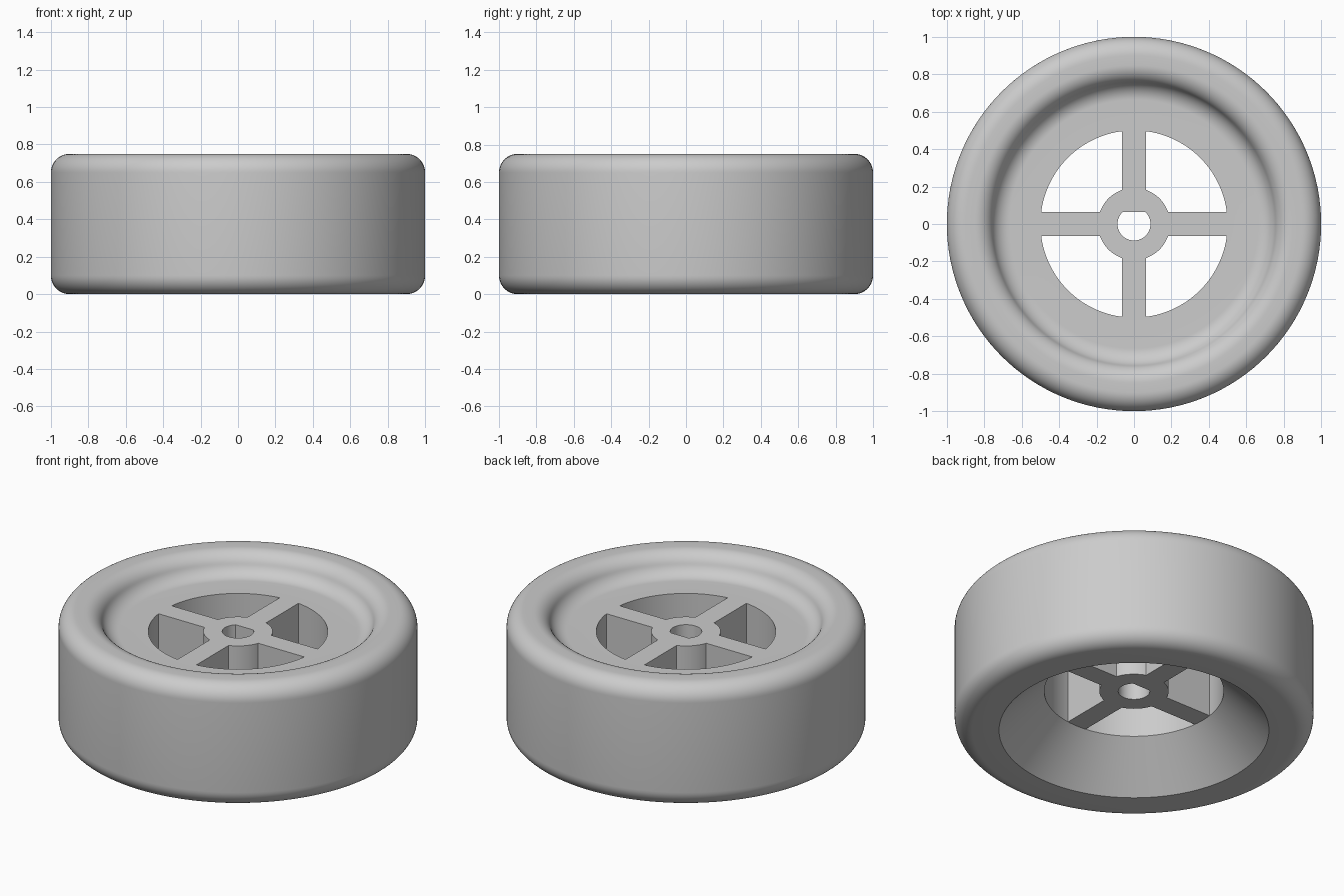
import bpy, bmesh
from math import sin, cos, pi, asin, acos, radians

cube = bpy.data.objects.get("Cube")
if cube:
    bpy.data.objects.remove(cube, do_unlink=True)

SEGMENTS = 128
HEIGHT = 0.75
WEB_BOTTOM, WEB_TOP = 0.25, 0.625      # hub and spoke heights
BORE, HUB, OPENING = 0.088, 0.193, 0.5  # radii
HALF_SPOKE = 0.064
FILLET = 0.1

grey = bpy.data.materials.new("light_grey")
grey.use_nodes = True
grey.diffuse_color = (0.6, 0.6, 0.6, 1)
grey.node_tree.nodes["Principled BSDF"].inputs["Base Color"].default_value = (0.6, 0.6, 0.6, 1)


def finish(name, bm):
    bmesh.ops.recalc_face_normals(bm, faces=bm.faces)
    mesh = bpy.data.meshes.new(name)
    bm.to_mesh(mesh)
    bm.free()
    mesh.materials.append(grey)
    obj = bpy.data.objects.new(name, mesh)
    bpy.context.collection.objects.link(obj)
    bpy.ops.object.select_all(action='DESELECT')
    obj.select_set(True)
    bpy.context.view_layer.objects.active = obj
    bpy.ops.object.shade_smooth_by_angle(angle=radians(30))
    return obj


def loft_rings(name, rings):
    """Closed surface through a cyclic list of closed rings of points."""
    bm = bmesh.new()
    loops = [[bm.verts.new(p) for p in ring] for ring in rings]
    count = len(loops[0])
    for k, a in enumerate(loops):
        b = loops[(k + 1) % len(loops)]
        for i in range(count):
            j = (i + 1) % count
            bm.faces.new((a[i], a[j], b[j], b[i]))
    return finish(name, bm)


def arc(cx, cz, r, start, end, steps=12):
    angles = [start + (end - start) * i / steps for i in range(steps + 1)]
    return [(cx + r * cos(t), cz + r * sin(t)) for t in angles]


# Wheel body: rounded tread, rolled lip, flat web and tapered underside
lip_angle = acos(1 - (HEIGHT - WEB_TOP) / (2 * FILLET))
lip_width = FILLET * sin(lip_angle)
lip_middle = 0.757
profile = [(OPENING, WEB_BOTTOM), (0.752, 0)]
profile += arc(1 - FILLET, FILLET, FILLET, -pi / 2, 0)
profile += arc(1 - FILLET, HEIGHT - FILLET, FILLET, 0, pi / 2)
profile += arc(lip_middle + lip_width, HEIGHT - FILLET, FILLET, pi / 2, pi / 2 + lip_angle)
profile += arc(lip_middle - lip_width, WEB_TOP + FILLET, FILLET,
               lip_angle - pi / 2, -pi / 2)[1:]
profile += [(OPENING, WEB_TOP)]
turn = [2 * pi * i / SEGMENTS for i in range(SEGMENTS)]
loft_rings("wheel_body", [[(r * cos(t), r * sin(t), z) for t in turn] for r, z in profile])

# Hub with a D-shaped axle bore, flat on the back side
corner = asin(HALF_SPOKE / BORE)
hub_turn = sorted(turn + [corner, pi - corner])


def bore_radius(t):
    return HALF_SPOKE / sin(t) if corner < t < pi - corner else BORE


def hub_ring(radius, z):
    return [(radius(t) * cos(t), radius(t) * sin(t), z) for t in hub_turn]


loft_rings("hub", [hub_ring(bore_radius, WEB_BOTTOM), hub_ring(lambda t: HUB, WEB_BOTTOM),
                   hub_ring(lambda t: HUB, WEB_TOP), hub_ring(bore_radius, WEB_TOP)])


# Four spokes with ends curved to meet the hub and the opening
def spoke_outline(inner, outer, steps=8):
    a, b = asin(HALF_SPOKE / inner), asin(HALF_SPOKE / outer)
    return arc(0, 0, outer, -b, b, steps) + arc(0, 0, inner, a, -a, steps)


for k, side in enumerate(("left", "back", "right", "front")):
    c, s = round(cos(k * pi / 2)), round(sin(k * pi / 2))
    bm = bmesh.new()
    base = bm.faces.new([bm.verts.new((x * c - y * s, x * s + y * c, WEB_BOTTOM))
                         for x, y in spoke_outline(HUB - 0.001, OPENING + 0.001)])
    top = bmesh.ops.extrude_face_region(bm, geom=[base], use_keep_orig=True)
    bmesh.ops.translate(bm, vec=(0, 0, WEB_TOP - WEB_BOTTOM),
                        verts=[v for v in top["geom"] if isinstance(v, bmesh.types.BMVert)])
    finish(side + "_spoke", bm)
